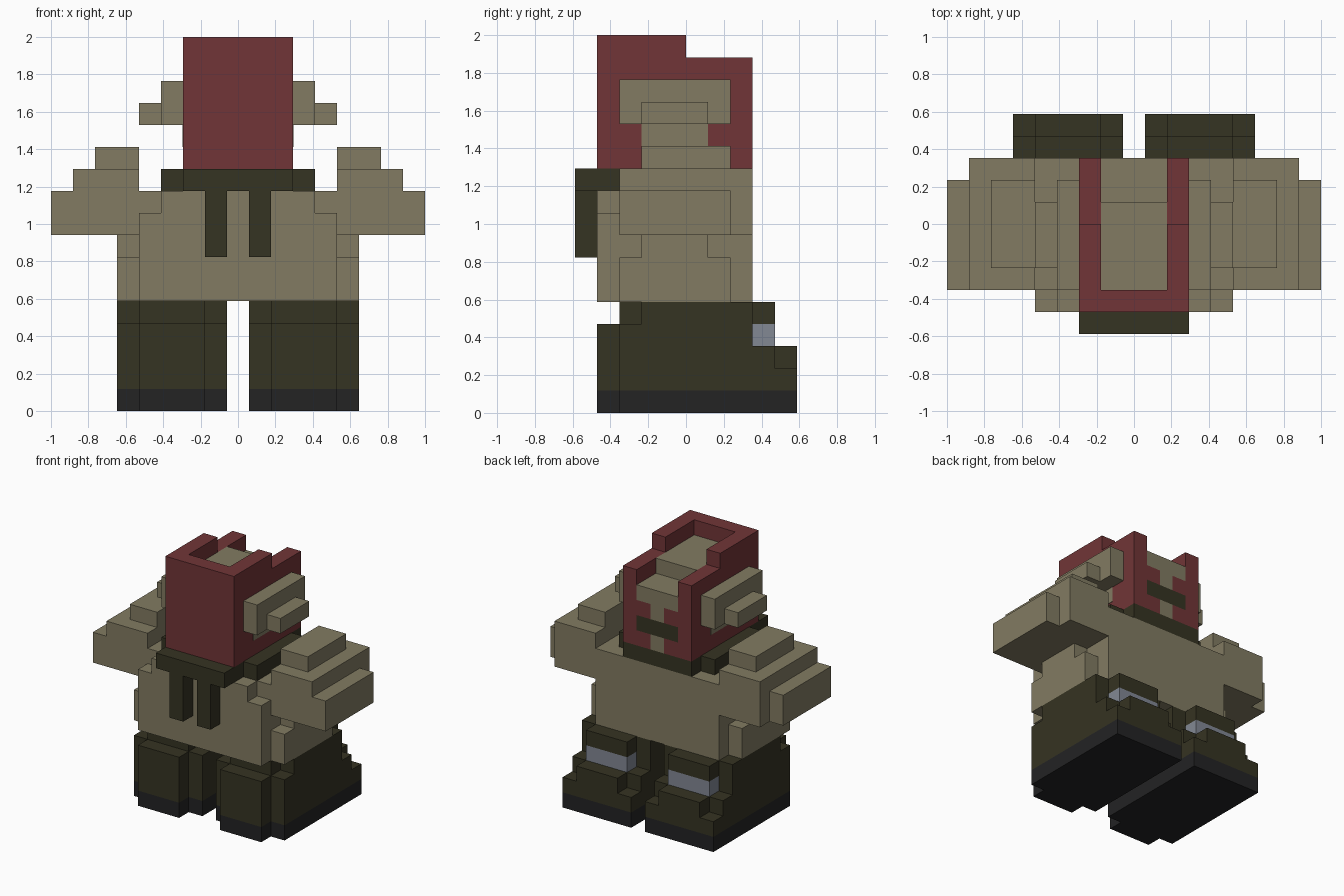
import bpy, bmesh

if "Cube" in bpy.data.objects:
    bpy.data.objects.remove(bpy.data.objects["Cube"])

U = 2 / 17  # size of one block


def material(name, r, g, b):
    def lin(c):
        c /= 255
        return c / 12.92 if c <= 0.04045 else ((c + 0.055) / 1.055) ** 2.4
    m = bpy.data.materials.new(name)
    m.diffuse_color = (lin(r), lin(g), lin(b), 1)
    m.use_nodes = True
    m.node_tree.nodes["Principled BSDF"].inputs["Base Color"].default_value = m.diffuse_color
    return m


TAN = material("tan", 130, 123, 98)
RED = material("dark_red", 113, 53, 55)
OLIVE = material("dark_olive", 53, 51, 34)
SOLE = material("charcoal", 35, 35, 36)
GREY = material("steel_grey", 130, 136, 148)


def part(name, mat, boxes, mirror=False):
    """Boxes are (x0, x1, y0, y1, z0, z1) in block units."""
    bm = bmesh.new()
    for x0, x1, y0, y1, z0, z1 in boxes:
        spans = [(x0, x1), (-x1, -x0)] if mirror else [(x0, x1)]
        for a, b in spans:
            verts = bmesh.ops.create_cube(bm, size=1)["verts"]
            for v in verts:
                v.co = (U * (b if v.co.x > 0 else a),
                        U * (y1 if v.co.y > 0 else y0),
                        U * (z1 if v.co.z > 0 else z0))
    me = bpy.data.meshes.new(name)
    bm.to_mesh(me)
    bm.free()
    me.materials.append(mat)
    ob = bpy.data.objects.new(name, me)
    bpy.context.collection.objects.link(ob)
    return ob


# Boots: soles, uppers with stepped corners, grey bands
part("boot_soles", SOLE, [(0.5, 5.5, -3, 5, 0, 1), (1.5, 4.5, -4, -3, 0, 1)], True)
boot = [(1.5, 4.5, -4, 5, 1, 3), (1.5, 4.5, -4, 3, 3, 4), (1.5, 4.5, -3, 4, 4, 5)]
for a in (0.5, 4.5):
    boot += [(a, a + 1, -3, 5, 1, 2), (a, a + 1, -3, 4, 2, 3),
             (a, a + 1, -3, 3, 3, 4), (a, a + 1, -2, 3, 4, 5)]
part("boots", OLIVE, boot, True)
part("boot_bands", GREY, [(1.5, 4.5, 3, 4, 3, 4)], True)

# Torso with notched shoulder corners and hip bulges
part("torso", TAN, [(-4.5, 4.5, -4, 3, 5, 9), (-3.5, 3.5, -4, 3, 9, 10),
                    (-4.5, 4.5, -3, 3, 9, 10)])
part("hips", TAN, [(4.5, 5.5, -3, 2, 5, 7), (4.5, 5.5, -2, 1, 7, 8)], True)

# Arms with stepped shoulders
part("arms", TAN, [(4.5, 7.5, -3, 3, 8, 11), (7.5, 8.5, -3, 2, 8, 10),
                   (4.5, 6.5, -2, 2, 11, 12)], True)

# Scarf collar and its two hanging tails
part("collar", OLIVE, [(-2.5, 2.5, -5, 3, 10, 11), (-3.5, 3.5, -3, 2, 10, 11)])
part("scarf_tails", OLIVE, [(0.5, 1.5, -5, -4, 7, 10)], True)

# Hood: back wall and stepped side walls
part("hood_back", RED, [(-2.5, 2.5, -4, -3, 11, 17)])
part("hood_sides", RED, [(1.5, 2.5, -3, 0, 11, 17), (1.5, 2.5, 0, 3, 11, 16)], True)

# Head core, brow and nose line
part("head", TAN, [(-1.5, 1.5, -3, 1, 11, 16), (-1.5, 1.5, 1, 2, 11, 15),
                   (-1.5, 1.5, 2, 3, 14, 15), (-0.5, 0.5, 2, 3, 13, 14),
                   (-0.5, 0.5, 2, 3, 11, 12)])
part("cheeks", RED, [(0.5, 1.5, 2, 3, 11, 12), (0.5, 1.5, 2, 3, 13, 14)], True)
part("visor", OLIVE, [(-1.5, 1.5, 2, 3, 12, 13)])

# Ears and the flat patches beneath them
part("ears", TAN, [(2.5, 3.5, -3, 2, 13, 15), (3.5, 4.5, -2, 1, 13, 14)], True)
part("ear_patches", TAN, [(2.5, 2.53, -2, 1, 12, 13)], True)
